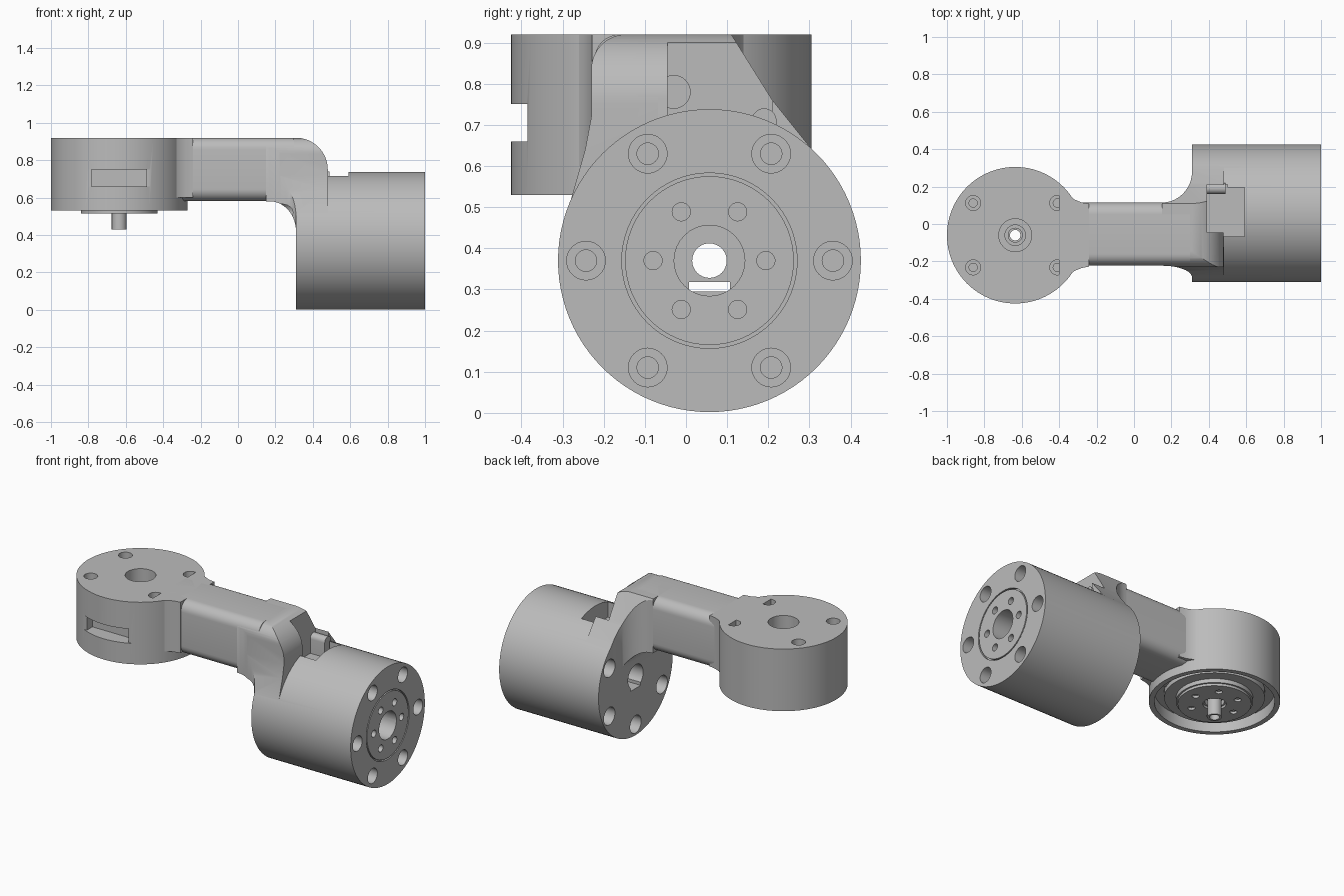
import bpy, bmesh, math
from math import sin, cos, pi

cube = bpy.data.objects.get("Cube")
if cube:
    bpy.data.objects.remove(cube, do_unlink=True)

grey = bpy.data.materials.new("machined grey")
grey.use_nodes = True
grey.diffuse_color = (0.5, 0.5, 0.5, 1)
grey.node_tree.nodes["Principled BSDF"].inputs["Base Color"].default_value = (0.5, 0.5, 0.5, 1)


def prism(name, pts, axis, lo, hi):
    """Extrude a 2D outline along an axis."""
    place = {"x": lambda u, v, w: (w, u, v),
             "y": lambda u, v, w: (u, w, v),
             "z": lambda u, v, w: (u, v, w)}[axis]
    bm = bmesh.new()
    ends = [[bm.verts.new(place(u, v, w)) for u, v in pts] for w in (lo, hi)]
    for end in ends:
        bm.faces.new(end)
    n = len(pts)
    for i in range(n):
        j = (i + 1) % n
        bm.faces.new((ends[0][i], ends[0][j], ends[1][j], ends[1][i]))
    bmesh.ops.recalc_face_normals(bm, faces=bm.faces)
    mesh = bpy.data.meshes.new(name)
    bm.to_mesh(mesh)
    bm.free()
    mesh.materials.append(grey)
    obj = bpy.data.objects.new(name, mesh)
    bpy.context.scene.collection.objects.link(obj)
    return obj


def arc(cu, cv, ru, rv, start, end, n=12):
    angles = [math.radians(start + (end - start) * i / n) for i in range(n + 1)]
    return [(cu + ru * cos(a), cv + rv * sin(a)) for a in angles]


def disc(name, cu, cv, r, axis, lo, hi, n=32):
    return prism(name, arc(cu, cv, r, r, 0, 360, n)[:-1], axis, lo, hi)


def box(name, x0, x1, y0, y1, z0, z1):
    return prism(name, [(x0, y0), (x1, y0), (x1, y1), (x0, y1)], "z", z0, z1)


def combine(obj, other, op="DIFFERENCE"):
    """Apply a boolean and discard the tool object."""
    mod = obj.modifiers.new("combine", "BOOLEAN")
    mod.operation, mod.solver, mod.object = op, "EXACT", other
    deps = bpy.context.evaluated_depsgraph_get()
    obj.data = bpy.data.meshes.new_from_object(obj.evaluated_get(deps))
    obj.modifiers.clear()
    bpy.data.objects.remove(other, do_unlink=True)


def tube(name, cu, cv, outer, inner, axis, lo, hi, n=64):
    obj = disc(name, cu, cv, outer, axis, lo, hi, n)
    combine(obj, disc("bore", cu, cv, inner, axis, lo - 0.1, hi + 0.1, n))
    return obj


def drill(obj, cu, cv, r, axis, lo, hi):
    combine(obj, disc("drill", cu, cv, r, axis, lo, hi))


# Upright joint housing
JX, JY, R = -0.635, -0.06, 0.365
joint = disc("joint_housing", JX, JY, R, "z", 0.53, 0.92, 96)
combine(joint, tube("groove", JX, JY, 0.335, 0.28, "z", 0.45, 0.60))
combine(joint, tube("step", JX, JY, 0.285, 0.215, "z", 0.45, 0.555))
for sx in (-1, 1):
    for sy in (-1, 1):
        u, v = JX + sx * 0.225, JY + sy * 0.172
        drill(joint, u, v, 0.04, "z", 0.82, 1.0)
        drill(joint, u, v, 0.022, "z", 0.75, 0.9)
drill(joint, JX, JY, 0.088, "z", 0.72, 1.0)
drill(joint, JX, JY, 0.055, "z", 0.4, 0.8)
combine(joint, box("slot", -0.9, -0.35, -0.5, -0.385, 0.66, 0.75))
combine(joint, box("slot", -0.78, -0.49, -0.5, -0.33, 0.66, 0.75))

# Output plate and hollow shaft under the joint
plate = tube("output_plate", JX, JY, 0.205, 0.065, "z", 0.515, 0.54)
for i in range(6):
    a = i * pi / 3
    drill(plate, JX + 0.137 * cos(a), JY + 0.137 * sin(a), 0.02, "z", 0.4, 0.6)
shaft = tube("hollow_shaft", JX, JY, 0.04, 0.028, "z", 0.43, 0.74, 32)
collar = tube("shaft_collar", JX, JY, 0.06, 0.038, "z", 0.56, 0.60, 32)

# Neck that blends the joint into the beam
side = [(-0.40, 0.275), (-0.36, 0.225), (-0.32, 0.192), (-0.28, 0.175), (-0.24, 0.168)]
neck_outline = [(x, JY + w) for x, w in side] + [(x, JY - w) for x, w in reversed(side)]
neck = prism("neck", neck_outline, "z", 0.60, 0.92)

# Beam with rounded long edges
section = []
for y, z, a in ((0.052, 0.857, 0), (-0.16, 0.857, 90), (-0.16, 0.645, 180), (0.052, 0.645, 270)):
    section += arc(y, z, 0.063, 0.063, a, a + 90, 8)
beam = prism("beam", section, "x", -0.40, 0.30)

# Bend: three outlines intersected, flaring into the motor drum
front = ([(0.15, 0.92)] + arc(0.31, 0.75, 0.17, 0.17, 90, 0, 16) + [(0.48, 0.37), (0.31, 0.37)]
         + arc(0.17, 0.42, 0.14, 0.16, 0, 90) + [(0.15, 0.58)])
end = ([(0.11, 0.92)] + arc(-0.145, 0.835, 0.085, 0.085, 90, 180)
       + [(-0.23, 0.72), (-0.245, 0.64), (-0.285, 0.5), (-0.25, 0.37), (0.35, 0.37), (0.31, 0.635), (0.21, 0.76)])
plan = (arc(0.15, 0.28, 0.16, 0.165, -90, 0) + [(0.31, 0.43), (0.5, 0.43), (0.5, -0.31), (0.31, -0.31)]
        + arc(0.15, -0.285, 0.16, 0.062, 0, 90))
bend = prism("bend", front, "y", -0.5, 0.5)
combine(bend, prism("end", end, "x", 0.1, 0.6), "INTERSECT")
combine(bend, prism("plan", plan, "z", 0.2, 1.1), "INTERSECT")

# Motor drum, joined with the bend
MY, MZ = 0.057, 0.37
motor = disc("motor_drum", MY, MZ, 0.368, "x", 0.31, 1.0, 96)
combine(motor, bend, "UNION")

# Cable pocket behind the bend
combine(motor, box("pocket", 0.39, 0.50, -0.045, 0.21, 0.62, 1.1))
combine(motor, box("pocket", 0.479, 0.59, -0.068, 0.195, 0.62, 1.1))
drill(motor, -0.03, 0.78, 0.04, "x", 0.30, 0.45)
cable_boss = prism("cable_boss", [(0.16, 0.6), (0.22, 0.6)] + arc(0.19, 0.71, 0.03, 0.03, 0, 180),
                   "x", 0.39, 0.49)

# Drum faces: screw holes, output ring and centre bore
for i in range(6):
    a = i * pi / 3
    u, v = cos(a), sin(a)
    drill(motor, MY + 0.3 * u, MZ + 0.3 * v, 0.047, "x", 0.92, 1.1)
    drill(motor, MY + 0.3 * u, MZ + 0.3 * v, 0.026, "x", 0.85, 0.95)
    drill(motor, MY + 0.137 * u, MZ + 0.137 * v, 0.022, "x", 0.93, 1.1)
    u, v = cos(a + pi / 6), sin(a + pi / 6)
    if v < 0.9:
        drill(motor, MY + 0.3 * u, MZ + 0.3 * v, 0.055, "x", 0.2, 0.42)
combine(motor, tube("ring", MY, MZ, 0.213, 0.205, "x", 0.985, 1.1))
drill(motor, MY, MZ, 0.086, "x", 0.85, 1.1)
drill(motor, MY, MZ, 0.042, "x", 0.2, 0.9)
drill(motor, MY, MZ, 0.075, "x", 0.2, 0.42)
combine(motor, box("slit", 0.2, 0.9, MY - 0.05, MY + 0.05, 0.295, 0.318))

# Smooth shading with crisp edges
bpy.ops.object.select_all(action="DESELECT")
parts = [joint, plate, shaft, collar, neck, beam, motor, cable_boss]
for part in parts:
    part.select_set(True)
bpy.context.view_layer.objects.active = joint
bpy.ops.object.shade_smooth_by_angle(angle=math.radians(30))
